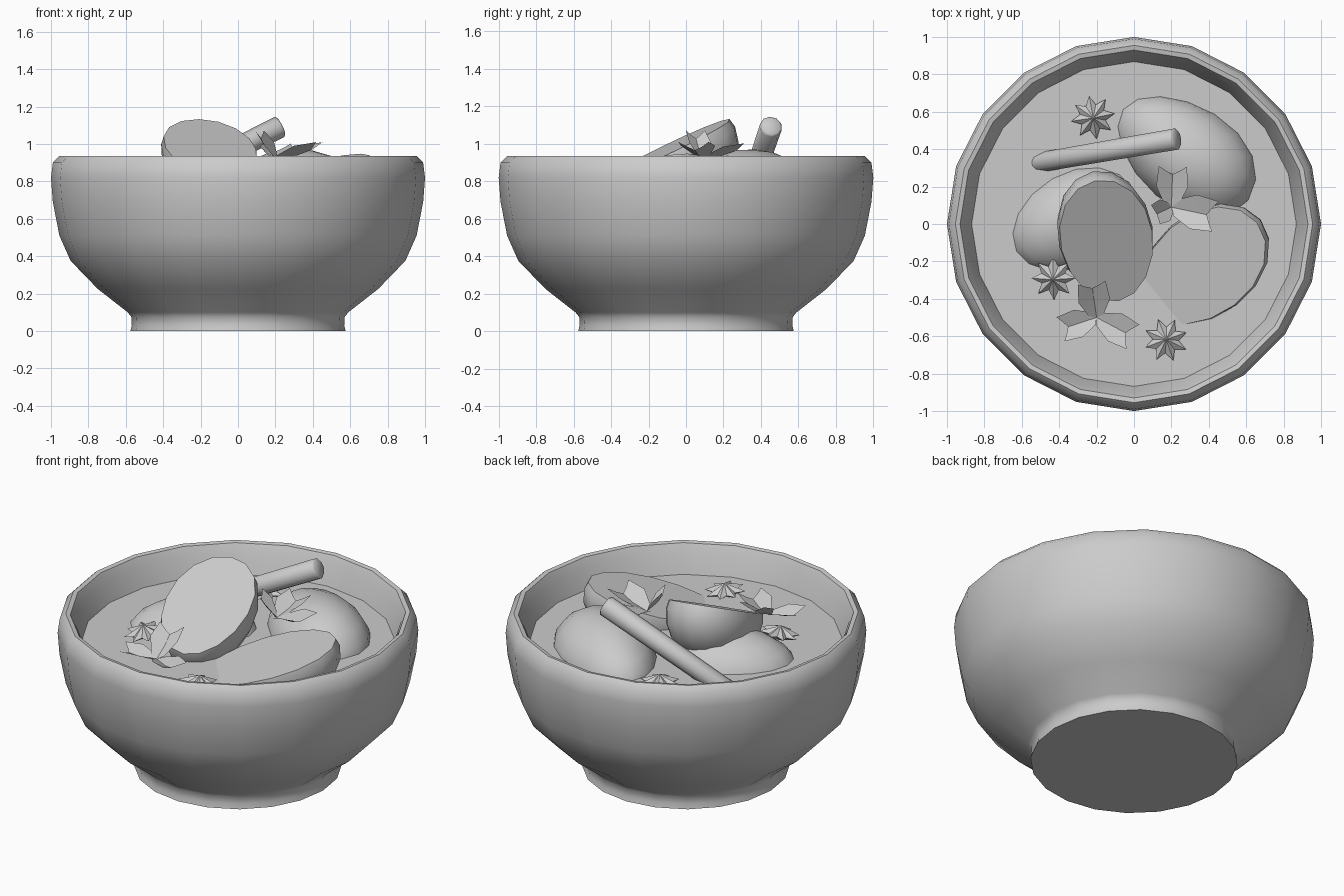
import bpy, bmesh
from math import sin, cos, pi, radians, atan2
from mathutils import Vector, Matrix, Euler

if "Cube" in bpy.data.objects:
    bpy.data.objects.remove(bpy.data.objects["Cube"])


def finish(bm, name, angle=40, smooth=True):
    bmesh.ops.recalc_face_normals(bm, faces=bm.faces)
    me = bpy.data.meshes.new(name)
    bm.to_mesh(me)
    bm.free()
    ob = bpy.data.objects.new(name, me)
    bpy.context.collection.objects.link(ob)
    bpy.ops.object.select_all(action='DESELECT')
    ob.select_set(True)
    bpy.context.view_layer.objects.active = ob
    if smooth:
        bpy.ops.object.shade_smooth_by_angle(angle=radians(angle))
    return ob


def ring(bm, r, z, n):
    return [bm.verts.new((r * cos(2 * pi * i / n), r * sin(2 * pi * i / n), z)) for i in range(n)]


def lathe(name, profile, n=20):
    bm = bmesh.new()
    rings = [ring(bm, r, z, n) for r, z in profile]
    for a, b in zip(rings, rings[1:]):
        for i in range(n):
            j = (i + 1) % n
            bm.faces.new((a[i], a[j], b[j], b[i]))
    bm.faces.new(rings[0])
    bm.faces.new(rings[-1])
    return finish(bm, name)


def potato(name, loc, size, rot, cut=None, taper=0.12):
    """Tapered ellipsoid; long axis is local x, optionally sliced flat at local z = cut."""
    bm = bmesh.new()
    bmesh.ops.create_uvsphere(bm, u_segments=16, v_segments=10, radius=1)
    for v in bm.verts:
        k = 1 + taper * v.co.x
        v.co = Vector((v.co.x * size[0], v.co.y * size[1] * k, v.co.z * size[2] * k))
    if cut is not None:
        bmesh.ops.bisect_plane(bm, geom=bm.verts[:] + bm.edges[:] + bm.faces[:],
                               plane_co=(0, 0, cut), plane_no=(0, 0, 1), clear_outer=True)
        bmesh.ops.holes_fill(bm, edges=[e for e in bm.edges if e.is_boundary])
    bm.transform(Matrix.Translation(loc) @ rot.to_4x4())
    return finish(bm, name)


def tilt(x, y, z):
    """Turn about z first, then lean about world y and x (degrees)."""
    return (Matrix.Rotation(radians(x), 3, 'X') @ Matrix.Rotation(radians(y), 3, 'Y')
            @ Matrix.Rotation(radians(z), 3, 'Z'))


def leaf_cluster(name, loc, leaves):
    """Folded leaves with a notched tip; each is (direction, pitch, scale)."""
    bm = bmesh.new()
    side = [(0.04, 0.02, 0.01), (0.085, 0.12, 0.035), (0.075, 0.23, 0.03), (0.035, 0.2, 0.012)]
    mid = [(0, 0, 0), (0, 0.11, -0.01), (0, 0.18, 0)]
    for turn, pitch, s in leaves:
        m = (Matrix.Translation(loc) @ Matrix.Rotation(radians(turn - 90), 4, 'Z')
             @ Matrix.Rotation(radians(pitch), 4, 'X') @ Matrix.Scale(s, 4))
        c = [bm.verts.new(m @ Vector(p)) for p in mid]
        for sx in (1, -1):
            e = [bm.verts.new(m @ Vector((sx * x, y, z))) for x, y, z in side]
            bm.faces.new((c[0], e[0], e[1], c[1]))
            bm.faces.new((c[1], e[1], e[3], c[2]))
            bm.faces.new((e[1], e[2], e[3]))
    return finish(bm, name, 30)


def star(name, loc, turn, lean):
    bm = bmesh.new()
    rim = []
    for i in range(16):
        r, a = (0.118, 0.07)[i % 2], i * pi / 8 + radians(turn)
        rim.append(bm.verts.new((r * cos(a), r * sin(a), 0)))
    for z in (0.045, -0.04):
        tip = bm.verts.new((0, 0, z))
        for i in range(16):
            bm.faces.new((rim[i], rim[(i + 1) % 16], tip))
    bm.transform(Matrix.Translation(loc) @ Euler((radians(lean[0]), radians(lean[1]), 0)).to_matrix().to_4x4())
    return finish(bm, name, 30)


# Bowl: foot, outer wall, rolled rim, inner wall
lathe("bowl", [(0.575, 0), (0.568, 0.03), (0.57, 0.075), (0.59, 0.1), (0.75, 0.225), (0.895, 0.375),
               (0.955, 0.51), (0.99, 0.69), (1.0, 0.82), (0.99, 0.9), (0.955, 0.935), (0.93, 0.93),
               (0.905, 0.88), (0.865, 0.755), (0.78, 0.5), (0.5, 0.2)])

# Broth surface
lathe("broth", [(0.86, 0.74), (0.868, 0.765)])

# Potatoes: two round ones and two sliced ones
potato("potato_back", (0.275, 0.37, 0.72), (0.425, 0.275, 0.25), tilt(0, 0, -36))
potato("potato_left", (-0.32, 0.02, 0.68), (0.38, 0.27, 0.24), tilt(0, 0, 28), taper=0.05)
potato("potato_half_middle", (-0.15, -0.07, 0.93), (0.375, 0.255, 0.26), tilt(25, 6, 100), cut=0.05, taper=0.06)
potato("potato_half_right", (0.375, -0.22, 0.8), (0.40, 0.275, 0.25), tilt(10, -12, 40), cut=0.045, taper=0.05)

# Spice stick leaning out of the broth
top, low = Vector((0.23, 0.455, 1.095)), Vector((-0.53, 0.325, 0.715))
d = top - low
bm = bmesh.new()
bmesh.ops.create_cone(bm, cap_ends=True, segments=10, radius1=0.055, radius2=0.06, depth=d.length)
caps = [e for e in bm.edges if any(len(f.verts) > 4 for f in e.link_faces)]
bmesh.ops.bevel(bm, geom=caps, offset=0.01, segments=1, affect='EDGES')
bm.transform(Matrix.Translation((top + low) / 2) @ d.to_track_quat('Z', 'Y').to_matrix().to_4x4())
finish(bm, "spice_stick", 50)

# Herb leaves
leaf_cluster("herb_middle", (0.2, 0.09, 0.925), [(88, 12, 1), (-12, 12, 1.1), (205, 50, 0.75)])
leaf_cluster("herb_front", (-0.2, -0.5, 0.79), [(98, 28, 1), (198, 6, 0.9), (-28, 6, 0.98)])

# Star spices
star("star_back", (-0.22, 0.57, 0.79), 10, (4, 3))
star("star_left", (-0.43, -0.29, 0.815), 0, (10, -6))
star("star_front", (0.17, -0.62, 0.79), 20, (-4, 3))
